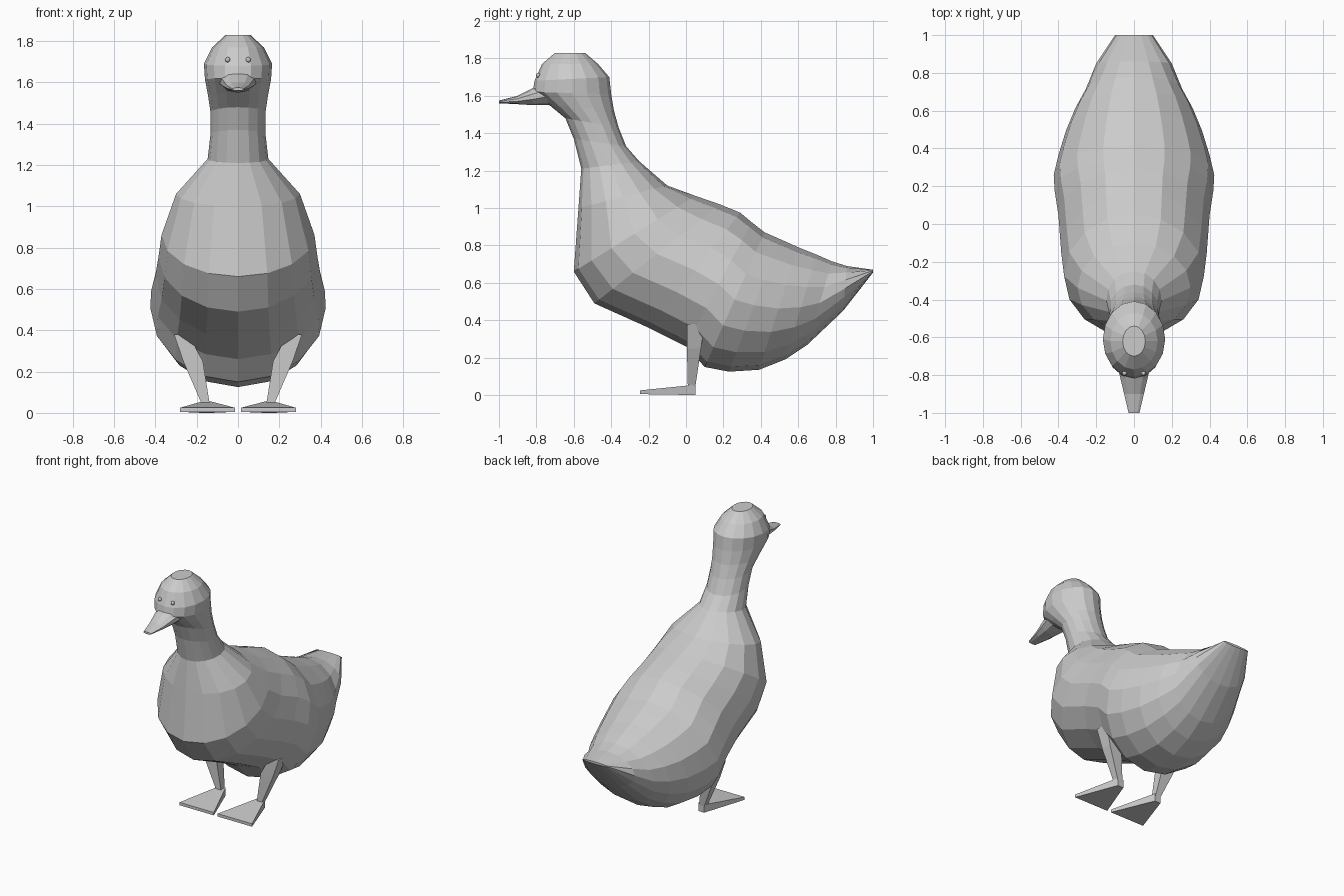
import bpy, bmesh
from math import sin, cos, pi
from mathutils import Vector

cube = bpy.data.objects.get("Cube")
if cube:
    bpy.data.objects.remove(cube)

GREY = bpy.data.materials.new("plain grey")
GREY.use_nodes = True
GREY.diffuse_color = (0.6, 0.6, 0.6, 1)
GREY.node_tree.nodes["Principled BSDF"].inputs["Base Color"].default_value = (0.6, 0.6, 0.6, 1)


def finish(name, bm):
    bmesh.ops.recalc_face_normals(bm, faces=bm.faces)
    mesh = bpy.data.meshes.new(name)
    bm.to_mesh(mesh)
    bm.free()
    mesh.materials.append(GREY)
    obj = bpy.data.objects.new(name, mesh)
    bpy.context.collection.objects.link(obj)
    return obj


def loft(name, rings):
    """Bridge matching loops of points and cap both ends."""
    bm = bmesh.new()
    loops = [[bm.verts.new(p) for p in ring] for ring in rings]
    for a, b in zip(loops, loops[1:]):
        for i in range(len(a)):
            j = (i + 1) % len(a)
            bm.faces.new((a[i], a[j], b[j], b[i]))
    bm.faces.new(loops[0])
    bm.faces.new(loops[-1][::-1])
    return finish(name, bm)


def oval(section, sides):
    """Oval between two points of the centre plane, with a half width."""
    y1, z1, y2, z2, w = section
    a, b = Vector((0, y1, z1)), Vector((0, y2, z2))
    mid, half = (a + b) / 2, (a - b) / 2
    return [mid + half * cos(2 * pi * i / sides) + Vector((w * sin(2 * pi * i / sides), 0, 0))
            for i in range(sides)]


def rect(x1, x2, y1, y2, z):
    return [(x1, y1, z), (x2, y1, z), (x2, y2, z), (x1, y2, z)]


# Head, neck and body: front/under point, back/upper point, half width
SECTIONS = [
    (-.70, 1.83, -.54, 1.83, .06),
    (-.77, 1.77, -.47, 1.77, .125),
    (-.81, 1.68, -.41, 1.70, .165),
    (-.82, 1.62, -.40, 1.61, .16),
    (-.73, 1.55, -.385, 1.52, .145),
    (-.645, 1.48, -.36, 1.43, .133),
    (-.60, 1.37, -.32, 1.33, .133),
    (-.56, 1.21, -.25, 1.25, .147),
    (-.575, 1.0, -.10, 1.12, .30),
    (-.60, .66, .05, 1.065, .37),
    (-.49, .49, .18, 1.02, .385),
    (-.20, .36, .29, .975, .40),
    (0, .26, .35, .925, .42),
    (.10, .15, .42, .87, .425),
    (.23, .125, .50, .835, .40),
    (.39, .135, .60, .79, .36),
    (.53, .19, .70, .75, .31),
    (.65, .27, .78, .715, .255),
    (.84, .45, .86, .69, .20),
    (1.0, .655, 1.0, .67, .10),
]
loft("body", [oval(s, 16) for s in SECTIONS])

# Beak, flattening towards the tip
BEAK = [
    (-.72, 1.55, -.72, 1.69, .10),
    (-.82, 1.55, -.82, 1.64, .075),
    (-.90, 1.555, -.90, 1.60, .055),
    (-1.0, 1.56, -1.0, 1.575, .03),
]
loft("beak", [oval(s, 10) for s in BEAK])

for side, label in ((1, "left"), (-1, "right")):
    # Eye
    bm = bmesh.new()
    bmesh.ops.create_uvsphere(bm, u_segments=10, v_segments=6, radius=.013)
    eye = finish(label + "_eye", bm)
    eye.location = (side * .05, -.79, 1.71)

    # Tapered leg leaning out into the belly
    loft(label + "_leg", [
        rect(side * .135, side * .17, .01, .048, .03),
        rect(side * .17, side * .265, .005, .08, .25),
        rect(side * .24, side * .31, .005, .10, .38),
    ])

    # Webbed foot: a wedge from the heel to a broad straight toe edge
    toe = [(side * x, -.245, z) for x, z in ((.015, .005), (.28, .005), (.28, .025), (.015, .025))]
    heel = [(side * x, .05, z) for x, z in ((.13, 0), (.175, 0), (.175, .055), (.13, .055))]
    loft(label + "_foot", [toe, heel])
